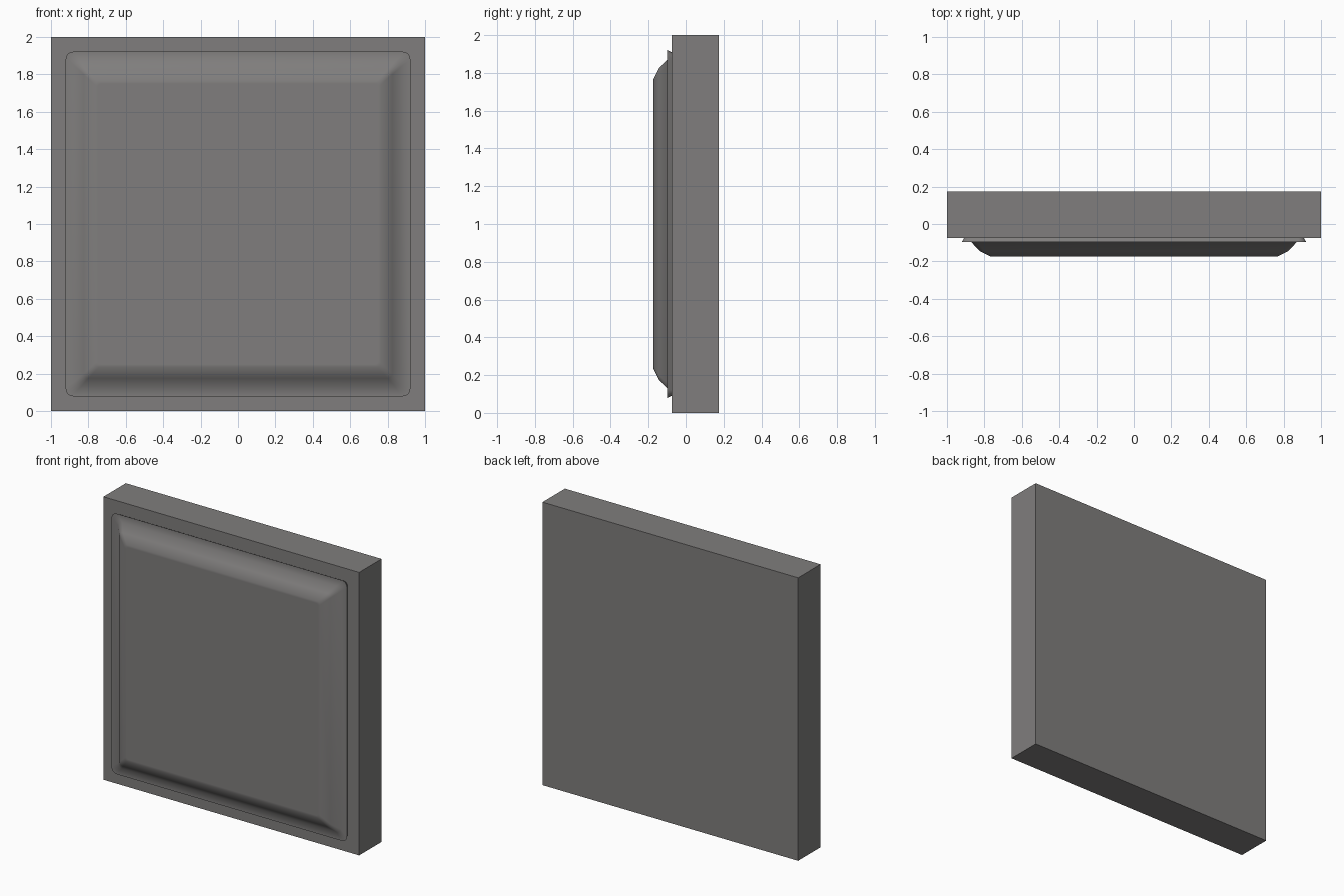
import bpy, bmesh, math

if "Cube" in bpy.data.objects:
    bpy.data.objects.remove(bpy.data.objects["Cube"])

grey = bpy.data.materials.new("warm grey")
grey.diffuse_color = (0.215, 0.208, 0.205, 1)
grey.use_nodes = True
grey.node_tree.nodes["Principled BSDF"].inputs["Base Color"].default_value = grey.diffuse_color


def make_object(name, bm):
    bmesh.ops.recalc_face_normals(bm, faces=bm.faces)
    mesh = bpy.data.meshes.new(name)
    bm.to_mesh(mesh)
    bm.free()
    mesh.materials.append(grey)
    obj = bpy.data.objects.new(name, mesh)
    bpy.context.collection.objects.link(obj)
    return obj


def rounded_ring(bm, half, y, radius, steps=4):
    """Rounded square of vertices facing -y, centred on z = 1."""
    ring = []
    c = half - radius
    for q, (sx, sz) in enumerate([(1, 1), (-1, 1), (-1, -1), (1, -1)]):
        for i in range(steps + 1):
            a = math.pi / 2 * (q + i / steps)
            ring.append(bm.verts.new((sx * c + radius * math.cos(a), y,
                                      1 + sz * c + radius * math.sin(a))))
    return ring


# square backing slab
bm = bmesh.new()
bmesh.ops.create_cube(bm, size=1)
for v in bm.verts:
    v.co = (v.co.x * 2, 0.05 + v.co.y * 0.25, 1 + v.co.z * 2)
make_object("backing_slab", bm)

# raised panel: flared rim, flat border, then a soft cushion
profile = [(0.908, -0.073, 0.03), (0.921, -0.097, 0.04), (0.87, -0.097, 0.03),
           (0.825, -0.145, 0.025), (0.765, -0.175, 0.02), (0.75, -0.175, 0.018)]
bm = bmesh.new()
rings = [rounded_ring(bm, *p) for p in profile]
for a, b in zip(rings, rings[1:]):
    for i in range(len(a)):
        j = (i + 1) % len(a)
        bm.faces.new((a[i], a[j], b[j], b[i]))
bm.faces.new(rings[-1])
bm.faces.new(rings[0][::-1])
panel = make_object("cushion_panel", bm)

bpy.context.view_layer.objects.active = panel
panel.select_set(True)
bpy.ops.object.shade_smooth_by_angle(angle=math.radians(52))
